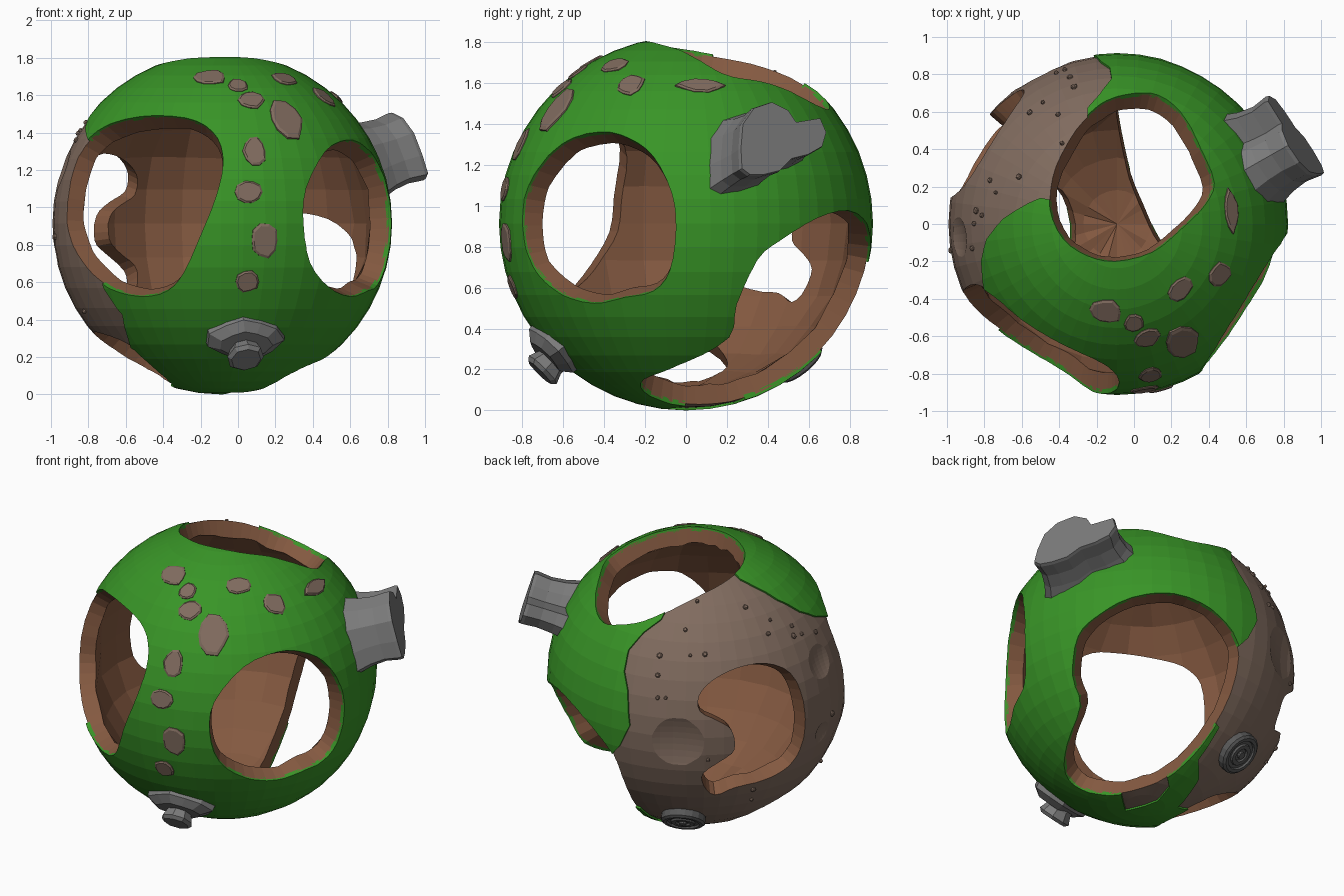
import bpy, bmesh, math, random
from mathutils import Vector

if "Cube" in bpy.data.objects:
    bpy.data.objects.remove(bpy.data.objects["Cube"])

random.seed(4)
C = Vector((-0.09, 0, 0.914))
R = 0.914


def mat(name, col):
    m = bpy.data.materials.new(name)
    m.diffuse_color = (*col, 1)
    m.use_nodes = True
    m.node_tree.nodes["Principled BSDF"].inputs["Base Color"].default_value = m.diffuse_color
    return m


GRASS = mat("grass green", (0.04, 0.30, 0.02))
ROCK = mat("rock taupe", (0.22, 0.15, 0.115))
EARTH = mat("earth brown", (0.23, 0.10, 0.052))
GREY = mat("stone grey", (0.20, 0.20, 0.20))
DARK = mat("dark stone grey", (0.10, 0.10, 0.10))

# sight lines used to lay outlines on the sphere: azimuth, elevation, centre u, v, scale u, v
VIEWS = {"front": (0, 0, -.09, .912, 1, 1), "right": (90, 0, 0, .912, 1, 1),
         "top": (0, 90, -.09, 0, 1, 1),
         "bl": (215, 25, 701, 674, 1 / 166, -1 / 166),
         "br": (145, -25, 1149, 676, 1 / 166, -1 / 166)}


def on(view, *pts):
    """Unit directions of points seen in a view on the near half of the sphere."""
    az, el, u0, v0, su, sv = VIEWS[view]
    a, e = math.radians(az), math.radians(el)
    h = Vector((math.sin(a), -math.cos(a), 0))
    right = Vector((math.cos(a), math.sin(a), 0))
    up = -math.sin(e) * h + Vector((0, 0, math.cos(e)))
    cam = math.cos(e) * h + Vector((0, 0, math.sin(e)))
    out = []
    for u, v in pts:
        x, y = (u - u0) * su, (v - v0) * sv
        d = math.sqrt(max(0, R * R - x * x - y * y))
        out.append((x * right + y * up + d * cam).normalized())
    return out


def raw(*pts):
    return [Vector(p).normalized() for p in pts]


def smooth(p, k=3):
    """Closed Catmull-Rom curve through directions."""
    out, n = [], len(p)
    for i in range(n):
        a, b, c, d = p[i - 1], p[i], p[(i + 1) % n], p[(i + 2) % n]
        for j in range(k):
            t = j / k
            q = b * 2 + (c - a) * t + (a * 2 - b * 5 + c * 4 - d) * t * t + (b * 3 - a - c * 3 + d) * t ** 3
            out.append(q.normalized())
    return out


def around(p, mid):
    """Sort directions by angle about a middle direction."""
    t = Vector((0, 0, 1)).cross(mid).normalized()
    b = mid.cross(t)
    return sorted(p, key=lambda d: math.atan2(d.dot(b), d.dot(t)))


def link(name, bm, m):
    me = bpy.data.meshes.new(name)
    bm.to_mesh(me)
    bm.free()
    ob = bpy.data.objects.new(name, me)
    bpy.context.collection.objects.link(ob)
    for x in (m if isinstance(m, list) else [m]):
        me.materials.append(x)
    return ob


def make(name, bm, m):
    bmesh.ops.recalc_face_normals(bm, faces=bm.faces)
    return link(name, bm, m)


def cone_cutter(name, dirs, mid=None, lo=0.55, hi=1.5):
    """Radial cutter through the shell with the given outline."""
    mid = mid or sum(dirs, Vector()).normalized()
    bm = bmesh.new()
    a = [bm.verts.new(C + d * lo) for d in dirs]
    b = [bm.verts.new(C + d * hi) for d in dirs]
    ca, cb = bm.verts.new(C + mid * lo), bm.verts.new(C + mid * hi)
    n = len(dirs)
    for i in range(n):
        j = (i + 1) % n
        bm.faces.new((a[i], a[j], b[j], b[i]))
        bm.faces.new((a[j], a[i], ca))
        bm.faces.new((b[i], b[j], cb))
    ob = make(name, bm, EARTH)
    ob.hide_render = True
    return ob


def cut(ob, cutters):
    bpy.context.view_layer.objects.active = ob
    for c in cutters:
        mod = ob.modifiers.new("cut", "BOOLEAN")
        mod.operation, mod.solver, mod.object = "DIFFERENCE", "EXACT", c
        bpy.ops.object.modifier_apply(modifier=mod.name)


def shell(name, ro, ri, mats, segs=(48, 24), jit=0.0):
    bm = bmesh.new()
    inner = bmesh.ops.create_uvsphere(bm, u_segments=segs[0], v_segments=segs[1], radius=ri)["verts"]
    for v in inner:
        v.co *= 1 + random.uniform(-jit, jit)
    bmesh.ops.recalc_face_normals(bm, faces=bm.faces)
    bmesh.ops.reverse_faces(bm, faces=bm.faces)
    bmesh.ops.create_uvsphere(bm, u_segments=48, v_segments=24, radius=ro)
    bmesh.ops.translate(bm, verts=bm.verts, vec=C)
    return link(name, bm, mats)


def stack(name, d, rings, n, m, jit=0.0):
    """Rings (distance, half width, half height) stacked along a radial direction."""
    d = d.normalized()
    t = Vector((0, 0, 1)).cross(d).normalized()
    b = d.cross(t)
    wob = [1 + random.uniform(-jit, jit) for _ in range(n)]
    bm = bmesh.new()
    loops = [[bm.verts.new(C + d * r + t * (w * wob[i] * math.cos(math.tau * i / n))
                           + b * (h * wob[i] * math.sin(math.tau * i / n))) for i in range(n)]
             for r, w, h in rings]
    for p, q in zip(loops, loops[1:]):
        for i in range(n):
            bm.faces.new((p[i], p[(i + 1) % n], q[(i + 1) % n], q[i]))
    bm.faces.new(loops[0])
    bm.faces.new(loops[-1])
    return make(name, bm, m)


# openings
h_front = on("front", (-.75, 1.41), (-.6, 1.47), (-.42, 1.49), (-.22, 1.46), (-.11, 1.37), (-.08, 1.23), (-.12, 1.05),
             (-.2, .85), (-.29, .65), (-.38, .55), (-.52, .52), (-.7, .57), (-.84, .7), (-.92, .87), (-.92, 1.05), (-.86, 1.28))
h_right = on("right", (-.42, 1.36), (-.28, 1.33), (-.16, 1.24), (-.07, 1.06), (-.05, .88), (-.08, .68), (-.16, .58),
             (-.3, .55), (-.45, .52), (-.62, .57), (-.75, .7), (-.80, .9), (-.77, 1.1), (-.61, 1.3))
h_top = on("top", (0, .7), (.13, .69), (.25, .6), (.36, .4), (.43, .22), (.38, .1), (.25, -.03), (.1, -.15), (-.1, -.2),
           (-.25, -.17), (-.38, -.08), (-.45, .08), (-.44, .25), (-.38, .4), (-.28, .55), (-.15, .66))
h_back = on("br", (1165, 603), (1205, 618), (1232, 650), (1230, 690), (1215, 728), (1193, 762), (1165, 788), (1140, 799),
            (1112, 804), (1083, 798), (1067, 784), (1065, 758), (1075, 720), (1066, 690), (1070, 650), (1087, 630), (1122, 609))
h_side = on("bl", (770, 662), (795, 672), (808, 700), (808, 740), (795, 765), (770, 780), (740, 788), (718, 796), (707, 787),
            (706, 774), (725, 761), (738, 750), (735, 730), (720, 720), (703, 711), (702, 695), (715, 680), (740, 667))
h_under = raw((-.25, 0, -.87), (-.33, .2, -.82), (-.46, .22, -.74), (-.63, .12, -.63), (-.68, -.1, -.58),
              (-.6, -.31, -.61), (-.46, -.39, -.67), (-.29, -.24, -.82))
holes = [cone_cutter("opening_cutter", smooth(h)) for h in (h_front, h_right, h_top, h_back, h_under)]
holes.append(cone_cutter("side_opening_cutter", smooth(h_side), on("bl", (772, 732))[0]))

# bare rock region without grass, and a bare patch underneath
bare = (on("top", (-.45, .13), (-.5, .14), (-.57, .11), (-.7, .03), (-.79, -.08), (-.82, -.2))
        + raw((-.71, -.37, .44), (-.68, -.55, .2), (-.65, -.6, -.2), (-.63, -.56, -.34), (-.53, -.56, -.49),
              (-.49, -.43, -.63), (-.4, -.15, -.8), (-.28, .08, -.86))
        + on("br", (1182, 812), (1200, 785), (1197, 768), (1216, 735), (1180, 700), (1230, 655))
        + on("bl", (622, 745), (632, 725), (630, 690))
        + on("top", (-.13, .84), (-.12, .78), (-.18, .7), (-.25, .62), (-.25, .56))
        + raw((-.11, .3, .85)))
hub = raw((-.7, .5, -.1))[0]
bare_cut = cone_cutter("bare_rock_cutter", around(bare, hub), hub, 0.5, 2.2)
patch_cut = cone_cutter("bare_patch_cutter", on("br", (1122, 800), (1140, 790), (1165, 780), (1170, 795), (1160, 808), (1130, 817)))

# craters dished into the rock
craters = []
for u, v, r in ((680, 743, .18), (825, 660, .10), (827, 732, .05)):
    d = on("bl", (u, v))[0]
    depth = r * 0.15
    rad = (r * r + depth * depth) / (2 * depth)
    bm = bmesh.new()
    bmesh.ops.create_uvsphere(bm, u_segments=48, v_segments=48, radius=rad)
    bmesh.ops.translate(bm, verts=bm.verts, vec=C + d * (0.89 - depth + rad))
    ob = make("crater_cutter", bm, ROCK)
    ob.hide_render = True
    craters.append(ob)

# hollow rock body and the grass layer over it
body = shell("rock_body", 0.902, 0.81, [ROCK], (24, 14), 0.015)
cut(body, holes + craters)
grass = shell("grass_layer", R, 0.888, [GRASS])
cut(grass, [bare_cut, patch_cut] + holes)
for ob, mats in ((body, [ROCK, EARTH]), (grass, [GRASS])):
    ob.data.materials.clear()
    for m in mats:
        ob.data.materials.append(m)
# taupe on the outside of the body, brown on hole walls and inside
for f in body.data.polygons:
    f.material_index = 0 if f.normal.dot((f.center - C).normalized()) > 0.75 else 1
for f in grass.data.polygons:
    f.material_index = 0
for c in holes + craters + [bare_cut, patch_cut]:
    bpy.data.objects.remove(c)

# stepping stones
stones = [("top", -.15, -.47, .09, .075), ("top", 0, -.53, .055, .055), ("top", .07, -.61, .07, .065),
          ("front", .26, 1.47, .10, .12), ("front", .09, 1.30, .06, .08), ("front", .06, 1.08, .07, .06),
          ("front", .14, .82, .075, .09), ("front", .05, .6, .065, .06), ("top", .25, -.35, .07, .06),
          ("top", .46, -.27, .07, .07), ("top", .52, .07, .11, .05)]
for view, u, v, w, h in stones:
    stack("stepping_stone", on(view, (u, v))[0], [(.87, w, h), (.914, w, h), (.921, w * .85, h * .85)], 10, ROCK, .13)

# small pebbles on the bare rock
for u, v in ((700, 599), (749, 605), (688, 628), (693, 654), (708, 653), (662, 654), (660, 674), (660, 697), (668, 697),
             (774, 618), (772, 632), (796, 624), (798, 634), (806, 632), (820, 630), (837, 713), (838, 770), (757, 790),
             (755, 800), (711, 760)):
    r = random.uniform(.01, .018)
    stack("pebble", on("bl", (u, v))[0], [(.88, r, r), (.908, r, r), (.915, r * .6, r * .6)], 7, ROCK, .1)

# big lobed rock spout on the right
end = [(.27, 1.18), (.265, 1.28), (.275, 1.40), (.33, 1.48), (.42, 1.51), (.50, 1.47), (.54, 1.41), (.60, 1.42),
       (.66, 1.43), (.69, 1.36), (.67, 1.29), (.60, 1.25), (.52, 1.23), (.46, 1.17), (.38, 1.15), (.31, 1.15)]
n = Vector((.83, .47, .28)).normalized()
mid = Vector((.87, .45, 1.32))
bm = bmesh.new()
loops = []
for back, s in ((.30, 1.13), (.2, 1.0), (.11, .95), (.02, 1.0), (0, .98)):
    ring = []
    for y, z in end:
        p = Vector((mid.x - (n.y * (y - mid.y) + n.z * (z - mid.z)) / n.x, y, z))
        ring.append(bm.verts.new(mid + (p - mid) * s - n * back))
    loops.append(ring)
for p, q in zip(loops, loops[1:]):
    for i in range(len(end)):
        j = (i + 1) % len(end)
        bm.faces.new((p[i], p[j], q[j], q[i]))
bm.faces.new(loops[0])
bm.faces.new(loops[-1])
make("rock_spout", bm, GREY)

# lower front boulder with a stub
stack("boulder", Vector((.13, -.68, -.64)), [(.84, .2, .16), (.92, .19, .15), (.96, .13, .1)], 11, GREY, .14)
stack("boulder_stub", Vector((.13, -.69, -.70)), [(.9, .08, .08), (.96, .08, .08), (1.01, .1, .1), (1.03, .08, .08)], 8, GREY, .08)

# carved disc underneath at the back
d = Vector((-.28, .56, -.69))
stack("carved_disc", d, [(.86, .135, .135), (.93, .135, .135), (.942, .12, .12), (.942, .1, .1), (.93, .095, .095),
                         (.93, .075, .075), (.942, .07, .07), (.942, .045, .045), (.93, .04, .04)], 18, DARK)
stack("disc_hub", d, [(.9, .024, .024), (.948, .024, .024)], 10, DARK)
